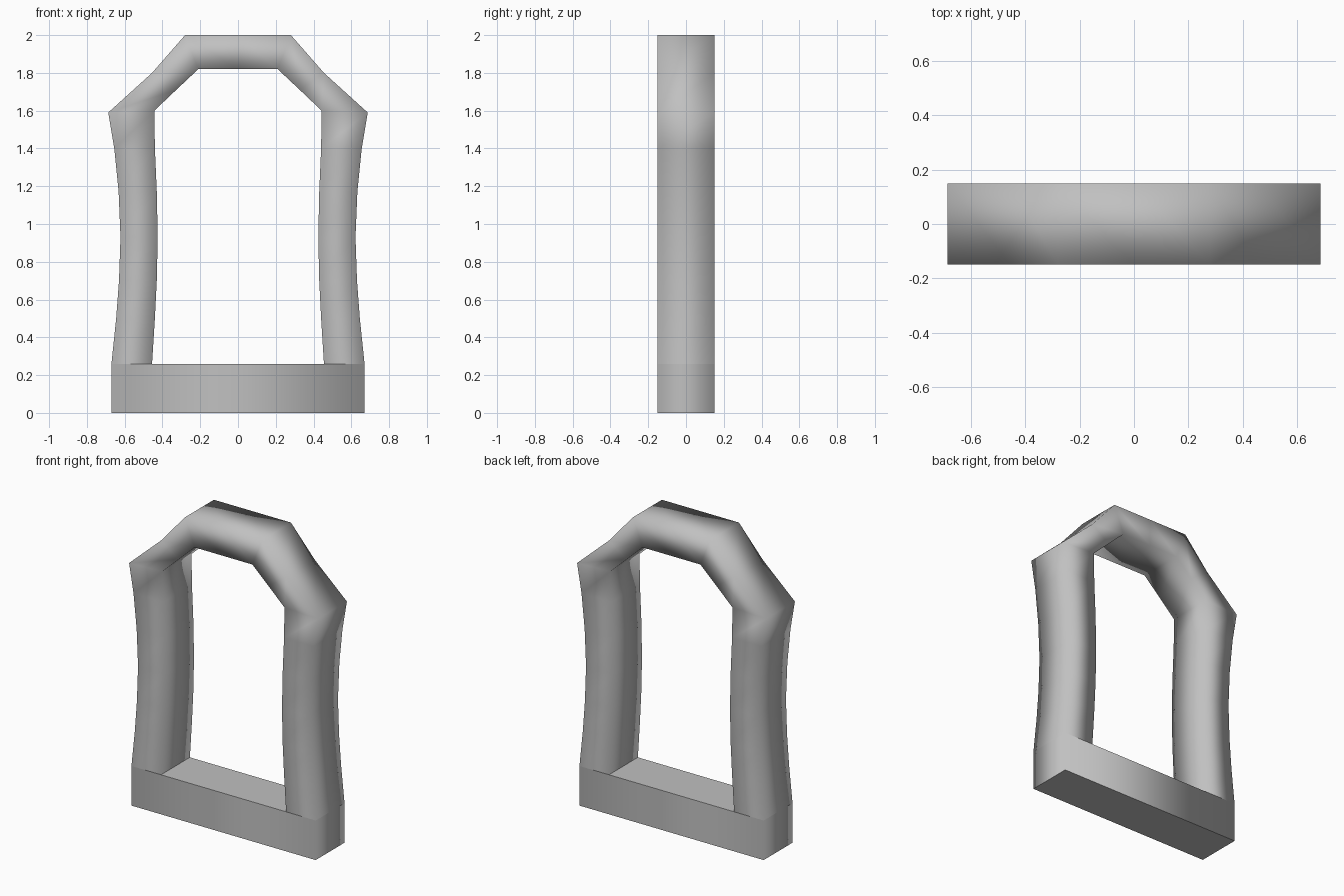
import bpy, bmesh

if "Cube" in bpy.data.objects:
    bpy.data.objects.remove(bpy.data.objects["Cube"])

D = 0.15  # half depth

grey = bpy.data.materials.new("plain grey")
grey.diffuse_color = (0.53, 0.53, 0.53, 1)
grey.use_nodes = True
grey.node_tree.nodes["Principled BSDF"].inputs["Base Color"].default_value = grey.diffuse_color


def finish(bm, name):
    bmesh.ops.recalc_face_normals(bm, faces=bm.faces)
    for f in bm.faces:
        f.smooth = True
    mesh = bpy.data.meshes.new(name)
    bm.to_mesh(mesh)
    bm.free()
    mesh.materials.append(grey)
    ob = bpy.data.objects.new(name, mesh)
    bpy.context.collection.objects.link(ob)
    return ob


# Arch frame: (outer x, outer z, inner x, inner z), right foot up to the crown
half = [
    (0.67, 0.26, 0.455, 0.26),
    (0.645, 0.50, 0.44, 0.50),
    (0.63, 0.70, 0.43, 0.70),
    (0.622, 0.93, 0.425, 0.93),
    (0.632, 1.17, 0.43, 1.17),
    (0.655, 1.40, 0.44, 1.40),
    (0.687, 1.59, 0.443, 1.60),
    (0.455, 1.80, 0.327, 1.71),
    (0.28, 2.00, 0.21, 1.82),
    (0.0, 2.00, 0.0, 1.82),
]
path = half + [(-a, b, -c, d) for a, b, c, d in reversed(half[:-1])]
bm = bmesh.new()
rings = [[bm.verts.new(p) for p in ((ox, -D, oz), (ox, D, oz), (ix, D, iz), (ix, -D, iz))]
         for ox, oz, ix, iz in path]
for r, s in zip(rings, rings[1:]):
    for k in range(4):
        n = (k + 1) % 4
        bm.faces.new((r[k], r[n], s[n], s[k]))
finish(bm, "arch_frame")

# Base sill: soft around the sides, crisp top and bottom rims
bm = bmesh.new()
bmesh.ops.create_cube(bm, size=1)
for v in bm.verts:
    v.co.x *= 1.34
    v.co.y *= 2 * D
    v.co.z = (v.co.z + 0.5) * 0.26
for e in bm.edges:
    if abs(e.verts[0].co.z - e.verts[1].co.z) < 0.01:
        e.smooth = False
finish(bm, "base_sill")
